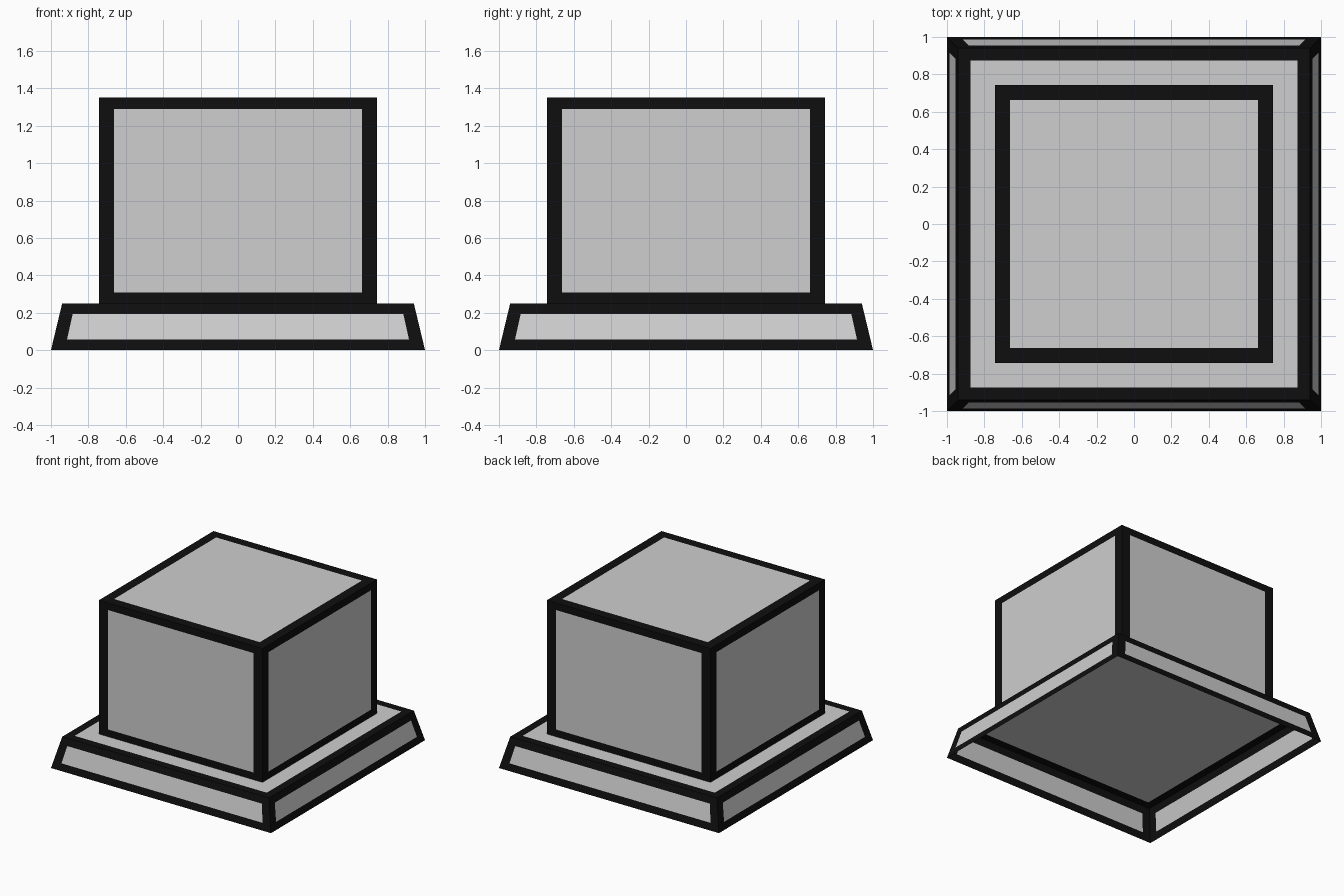
import bpy
import bmesh
from mathutils import Vector

if "Cube" in bpy.data.objects:
    bpy.data.objects.remove(bpy.data.objects["Cube"], do_unlink=True)


def make_material(name, value):
    mat = bpy.data.materials.new(name)
    colour = (value, value, value, 1.0)
    mat.diffuse_color = colour
    mat.use_nodes = True
    node = mat.node_tree.nodes["Principled BSDF"]
    node.inputs["Base Color"].default_value = colour
    node.inputs["Roughness"].default_value = 0.9
    return mat


BLACK = make_material("black_border", 0.0045)
GREY = make_material("light_grey_panel", 0.62)


def framed_face(bm, corners, mu, mv):
    """Quad with a black border and a grey panel; margins are fractions of its size."""
    a, b, c, d = corners

    def at(u, v):
        return a.lerp(b, u).lerp(d.lerp(c, u), v)

    outer = [bm.verts.new(p) for p in corners]
    inner = [bm.verts.new(at(u, v)) for u, v in
             ((mu, mv), (1 - mu, mv), (1 - mu, 1 - mv), (mu, 1 - mv))]
    bm.faces.new(inner).material_index = 1
    for i in range(4):
        j = (i + 1) % 4
        bm.faces.new((outer[i], outer[j], inner[j], inner[i]))


def framed_box(name, z0, z1, half0, half1, side_margin, top_margin):
    """Tapered box, open below, with a framed panel on every face."""
    def ring(h, z):
        return [Vector((x * h, y * h, z)) for x, y in ((-1, -1), (1, -1), (1, 1), (-1, 1))]

    bm = bmesh.new()
    low, high = ring(half0, z0), ring(half1, z1)
    for i in range(4):
        j = (i + 1) % 4
        framed_face(bm, (low[i], low[j], high[j], high[i]), *side_margin)
    framed_face(bm, high, top_margin, top_margin)
    bmesh.ops.remove_doubles(bm, verts=bm.verts, dist=0.0001)
    mesh = bpy.data.meshes.new(name)
    bm.to_mesh(mesh)
    bm.free()
    mesh.materials.append(BLACK)
    mesh.materials.append(GREY)
    obj = bpy.data.objects.new(name, mesh)
    bpy.context.collection.objects.link(obj)
    return obj


# Flared open plinth, and the block standing on it
framed_box("flared_base", 0.0, 0.25, 1.0, 0.94, (0.0365, 0.225), 0.0355)
framed_box("upper_block", 0.25, 1.35, 0.743, 0.743, (0.054, 0.054), 0.054)
